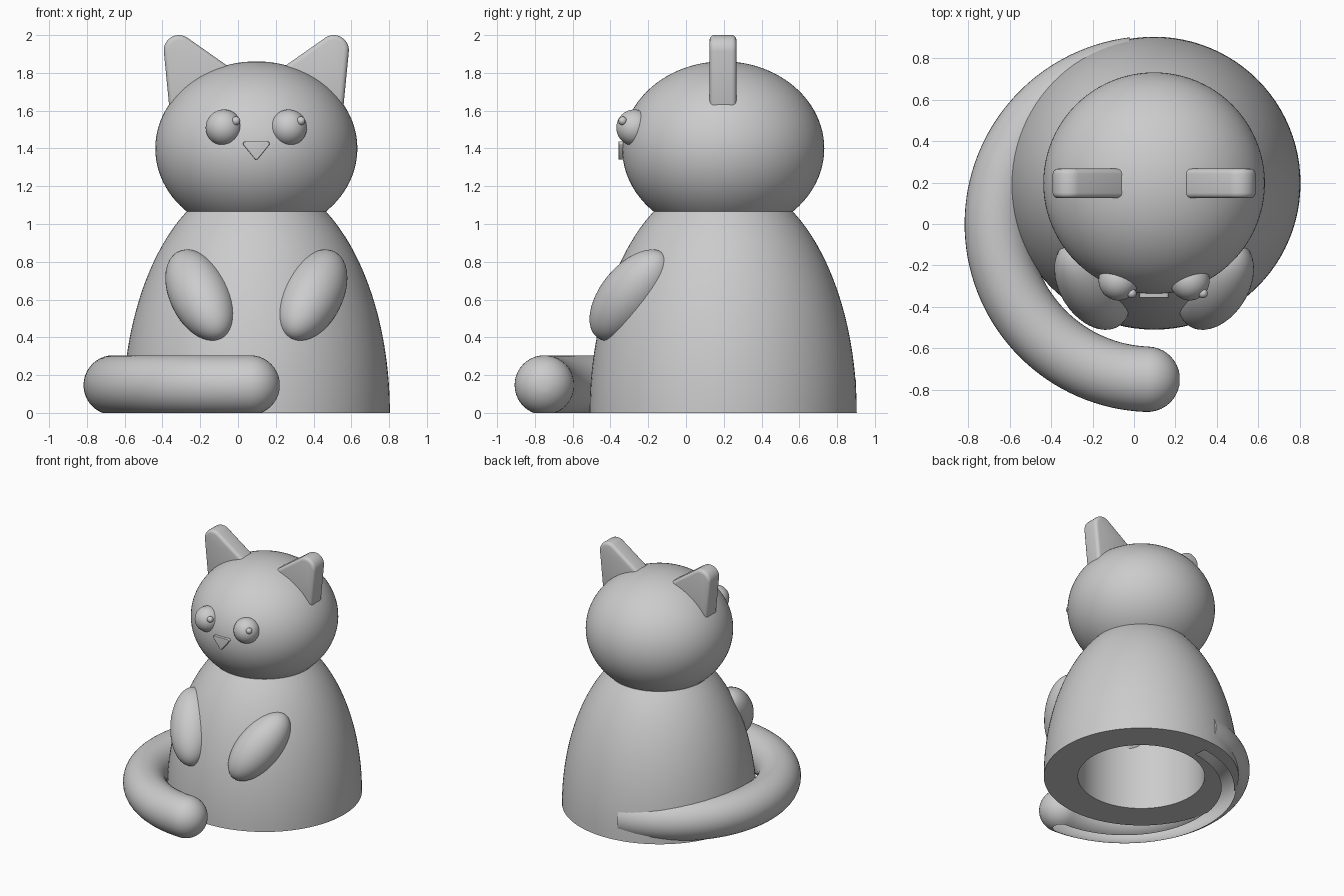
import bpy
import bmesh
from math import sin, cos, pi, radians, sqrt
from mathutils import Vector, Matrix

cube = bpy.data.objects.get("Cube")
if cube:
    bpy.data.objects.remove(cube, do_unlink=True)

CX, CY = 0.097, 0.197          # vertical axis of body and head
grey = bpy.data.materials.new("plain_grey")
GREY = (0.6, 0.6, 0.6, 1)
grey.use_nodes = True
grey.diffuse_color = GREY
grey.node_tree.nodes["Principled BSDF"].inputs["Base Color"].default_value = GREY


def finish(name, bm, recalc=True):
    if recalc:
        bmesh.ops.recalc_face_normals(bm, faces=bm.faces)
    mesh = bpy.data.meshes.new(name)
    bm.to_mesh(mesh)
    bm.free()
    mesh.materials.append(grey)
    obj = bpy.data.objects.new(name, mesh)
    bpy.context.collection.objects.link(obj)
    return obj


def activate(obj):
    bpy.ops.object.select_all(action='DESELECT')
    obj.select_set(True)
    bpy.context.view_layer.objects.active = obj


def smooth(obj, angle=35):
    activate(obj)
    bpy.ops.object.shade_smooth_by_angle(angle=radians(angle))


def ellipsoid(name, centre, radii, axis=(0, 0, 1), segs=48):
    turn = Vector((0, 0, 1)).rotation_difference(Vector(axis)).to_matrix().to_4x4()
    bm = bmesh.new()
    bmesh.ops.create_uvsphere(bm, u_segments=segs, v_segments=segs // 2, radius=1,
                              matrix=Matrix.Translation(centre) @ turn @ Matrix.Diagonal((*radii, 1)))
    smooth(finish(name, bm))


def lathe(name, profile, steps=96):
    bm = bmesh.new()
    verts = [bm.verts.new((CX + r, CY, z)) for r, z in profile]
    edges = [bm.edges.new(pair) for pair in zip(verts, verts[1:])]
    bmesh.ops.spin(bm, geom=verts + edges, cent=(CX, CY, 0), axis=(0, 0, 1),
                   angle=2 * pi, steps=steps, use_merge=True)
    bmesh.ops.remove_doubles(bm, verts=bm.verts, dist=1e-5)
    return finish(name, bm)


def prism(name, outline, y0, y1, bevel):
    bm = bmesh.new()
    face = bm.faces.new([bm.verts.new((x, y0, z)) for x, z in outline])
    out = bmesh.ops.extrude_face_region(bm, geom=[face])
    moved = [g for g in out["geom"] if isinstance(g, bmesh.types.BMVert)]
    bmesh.ops.translate(bm, verts=moved, vec=(0, y1 - y0, 0))
    obj = finish(name, bm)
    mod = obj.modifiers.new("rounded_edges", 'BEVEL')
    mod.width = bevel
    mod.segments = 4
    mod.limit_method = 'ANGLE'
    mod.angle_limit = radians(40)
    activate(obj)
    bpy.ops.object.modifier_apply(modifier=mod.name)
    smooth(obj)


def tail_mesh(radius, sides=40):
    """Tube along an arc, flat at the back end and domed at the front end."""
    bm = bmesh.new()
    start, end, arc = radians(97), radians(268), 0.75
    stations = [(start + (end - start) * i / 64, 0, radius) for i in range(65)]
    stations += [(end, radius * sin(p), radius * cos(p))
                 for p in (radians(a) for a in range(9, 90, 9))]
    rings = []
    for a, push, r in stations:
        out, along = Vector((cos(a), sin(a), 0)), Vector((-sin(a), cos(a), 0))
        mid = Vector((0.09, 0, 0.147)) + out * arc + along * push
        rings.append([bm.verts.new(mid + out * r * cos(t) + Vector((0, 0, r * sin(t))))
                      for t in (2 * pi * k / sides for k in range(sides))])
    for r0, r1 in zip(rings, rings[1:]):
        for k in range(sides):
            n = (k + 1) % sides
            bm.faces.new((r0[k], r0[n], r1[n], r1[k]))
    bm.faces.new(rings[0])
    bm.faces.new(rings[-1])
    bmesh.ops.recalc_face_normals(bm, faces=bm.faces)
    return bm


# Body: hollow dome, with a groove where the tail runs through its base
dome = []
for i in range(25):
    z = 1.065 * i / 24
    dome.append((0.707 * sqrt(1 - (z / 1.25) ** 2), z))
body = lathe("body", [(0, 0.8), (0.46, 0.8), (0.46, 0)] + dome + [(0, 1.065)])
cutter = finish("tail_groove_cutter", tail_mesh(0.154))
cutter.hide_render = True
groove = body.modifiers.new("groove", 'BOOLEAN')
groove.operation = 'DIFFERENCE'
groove.solver = 'EXACT'
groove.object = cutter
activate(body)
bpy.ops.object.modifier_apply(modifier=groove.name)
bpy.data.objects.remove(cutter, do_unlink=True)
smooth(body)

# Tail: cut off at the ground and open below
bm = tail_mesh(0.158)
bmesh.ops.bisect_plane(bm, geom=bm.verts[:] + bm.edges[:] + bm.faces[:],
                       plane_co=(0, 0, 0), plane_no=(0, 0, 1), clear_inner=True)
smooth(finish("tail", bm, recalc=False))

# Head
ellipsoid("head", (CX, CY, 1.4), (0.535, 0.535, 0.461), segs=96)

# Mirrored pairs: arms, ears, eyes with glints
for side, label in ((-1, "right"), (1, "left")):
    ellipsoid(label + "_arm", (CX + side * 0.297, -0.292, 0.622),
              (0.16, 0.16, 0.3), (side * 0.366, 0.589, 0.72))

    tip = [(0.41 + 0.08 * cos(a), 1.92 + 0.08 * sin(a))
           for a in (radians(-4 + 128 * i / 12) for i in range(13))]
    ear = tip + [(0.1, 1.8), (0.2, 1.62), (0.46, 1.61)]
    prism(label + "_ear", [(CX + side * x, z) for x, z in ear], 0.125, 0.267, 0.025)

    eye_x = CX + side * 0.172
    ellipsoid(label + "_eye", (eye_x, -0.273, 1.51), (0.096,) * 3)
    ellipsoid(label + "_pupil", (eye_x + 0.064, -0.335, 1.546), (0.023,) * 3, segs=24)

# Nose: small triangle with rounded corners
nose = []
for x, z, first in ((0.058, 1.425, -30), (-0.058, 1.425, 90), (0, 1.353, 210)):
    nose += [(CX + x + 0.012 * cos(a), z + 0.012 * sin(a))
             for a in (radians(first + 30 * i) for i in range(5))]
prism("nose", nose, -0.357, -0.25, 0.004)
